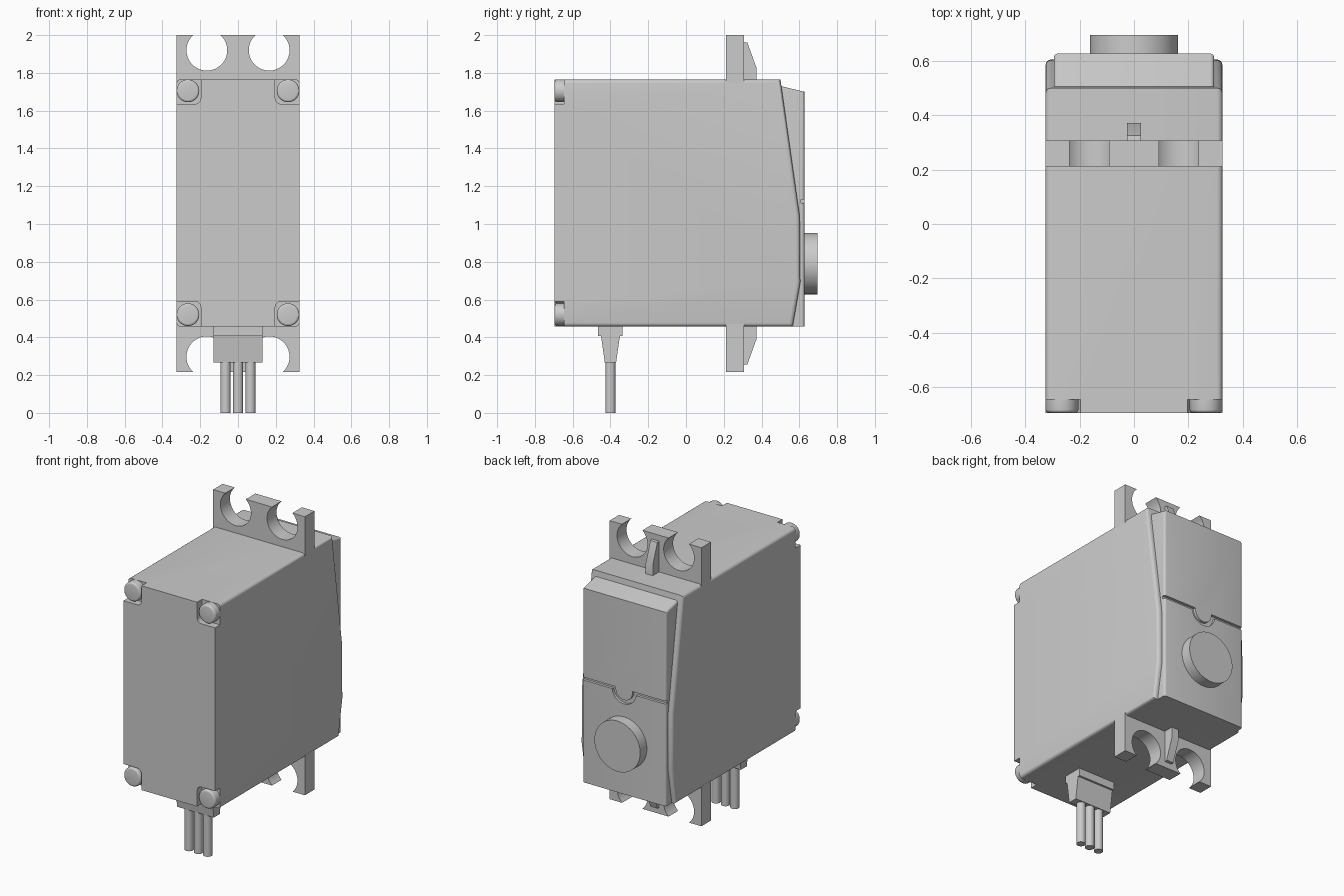
import bpy, bmesh
from math import cos, sin, radians

cube = bpy.data.objects.get("Cube")
if cube:
    bpy.data.objects.remove(cube, do_unlink=True)

GREY = (0.6, 0.6, 0.6, 1)
mat = bpy.data.materials.new("plain grey")
mat.use_nodes = True
mat.diffuse_color = GREY
mat.node_tree.nodes["Principled BSDF"].inputs["Base Color"].default_value = GREY


def arc(cx, cy, r, start, end, n=20):
    angles = [radians(start + (end - start) * i / n) for i in range(n + 1)]
    return [(cx + r * cos(a), cy + r * sin(a)) for a in angles]


def circle(cx, cy, r, n=40):
    return arc(cx, cy, r, 0, 360, n)[:-1]


def rect(a, b, c, d):
    return [(a, c), (b, c), (b, d), (a, d)]


def prism(name, outline, axis, lo, hi, bevel=0, rule=None):
    """Extrude a 2D outline along an axis, rounding edges chosen by a rule."""
    place = {"x": lambda p, t: (t, p[0], p[1]),
             "y": lambda p, t: (p[0], t, p[1]),
             "z": lambda p, t: (p[0], p[1], t)}[axis]
    bm = bmesh.new()
    base = bm.faces.new([bm.verts.new(place(p, lo)) for p in outline])
    ext = bmesh.ops.extrude_face_region(bm, geom=[base], use_keep_orig=True)
    shift = place((0, 0), hi - lo)
    bmesh.ops.translate(bm, vec=shift,
                        verts=[v for v in ext["geom"] if isinstance(v, bmesh.types.BMVert)])
    bmesh.ops.recalc_face_normals(bm, faces=bm.faces)
    if bevel:
        edges = [e for e in bm.edges if rule(e.verts[0].co, e.verts[1].co)]
        bmesh.ops.bevel(bm, geom=edges, offset=bevel, segments=4, profile=0.5, affect="EDGES")
    mesh = bpy.data.meshes.new(name)
    bm.to_mesh(mesh)
    bm.free()
    mesh.materials.append(mat)
    ob = bpy.data.objects.new(name, mesh)
    bpy.context.collection.objects.link(ob)
    return ob


def activate(ob):
    bpy.ops.object.select_all(action="DESELECT")
    ob.select_set(True)
    bpy.context.view_layer.objects.active = ob


def cut(ob, cutter):
    cutter.hide_render = True
    mod = ob.modifiers.new("cut", "BOOLEAN")
    mod.operation, mod.solver, mod.object = "DIFFERENCE", "EXACT", cutter
    activate(ob)
    bpy.ops.object.modifier_apply(modifier=mod.name)
    bpy.data.objects.remove(cutter, do_unlink=True)


W, BOTTOM, TOP, FRONT, MID = 0.325, 0.457, 1.765, -0.695, 1.11
parts = []

# Main case with rounded side edges
case = prism("case", [(FRONT, BOTTOM), (0.565, BOTTOM), (0.605, 0.69), (0.602, 1.04),
                      (0.5, TOP), (FRONT, TOP)], "x", -W, W, 0.02,
             lambda a, b: a.x * b.x > 0 and max(a.y, b.y) > -0.6)
parts.append(case)

# Corner pockets and screws
for sx in (-1, 1):
    for z, sz in ((1.705, 1), (0.52, -1)):
        x = sx * 0.265
        xs = sorted((sx * 0.197, sx * 0.45))
        zs = sorted((z - sz * 0.07, z + sz * 0.2))
        cut(case, prism("pocket_cutter", rect(*xs, *zs), "y", -0.8, -0.645, 0.03,
                        lambda a, b: abs(a.y - b.y) > 0.1))
        name = ("left" if sx > 0 else "right") + ("_upper" if sz > 0 else "_lower") + "_screw"
        parts.append(prism(name, circle(x, z, 0.06), "y", FRONT, -0.64, 0.012,
                           lambda a, b: max(a.y, b.y) < -0.69))

# Rear cover with a dipped seam
cover = prism("rear_cover", [(0.4, BOTTOM), (0.627, BOTTOM), (0.627, 1.7), (0.4, 1.754)],
              "x", -0.295, 0.295, 0.015,
              lambda a, b: a.x * b.x > 0 and max(a.z, b.z) > 1 and max(a.y, b.y) > 0.5)
seam = ([(-0.4, 1.13)] + [(-0.06, 1.13)] + arc(0, 1.12, 0.06, 180, 360) + [(0.06, 1.13)]
        + [(0.4, 1.13), (0.4, 1.112)] + arc(0, 1.12, 0.085, -6, -174) + [(-0.4, 1.112)])
cut(cover, prism("seam_cutter", seam, "y", 0.61, 0.7))
parts.append(cover)

# Output shaft disc
parts.append(prism("output_disc", circle(0, 0.79, 0.162, 64), "y", 0.6, 0.695))

# Mounting ears with open screw holes, and their ribs
ear = [(-W, 1.745), (W, 1.745), (W, 2.0)]
for cx in (0.165, -0.165):
    ear += arc(cx, 1.92, 0.108, 48, -228, 32)
ear.append((-W, 2.0))
rib = [(0.29, 1.74), (0.372, 1.74), (0.372, 1.83), (0.325, 1.96), (0.29, 1.965)]


def flip(points):
    return [(p, 2 * MID - z - 0.003) for p, z in points]


for name, shape in (("upper", lambda p: p), ("lower", flip)):
    parts.append(prism(name + "_mounting_ear", shape(ear), "y", 0.212, 0.308))
    parts.append(prism(name + "_ear_rib", shape(rib), "x", -0.025, 0.025))

# Cable grommet and wires
parts.append(prism("cable_grommet",
                   [(-0.465, 0.48), (-0.465, 0.408), (-0.45, 0.408), (-0.43, 0.267),
                    (-0.37, 0.267), (-0.35, 0.408), (-0.337, 0.408), (-0.337, 0.48)],
                   "x", -0.13, 0.13))
for name, x in (("right", -0.066), ("middle", 0), ("left", 0.066)):
    parts.append(prism(name + "_wire", circle(x, -0.4, 0.027, 24), "z", 0, 0.28))

for ob in parts:
    activate(ob)
    bpy.ops.object.shade_smooth_by_angle(angle=radians(30))
